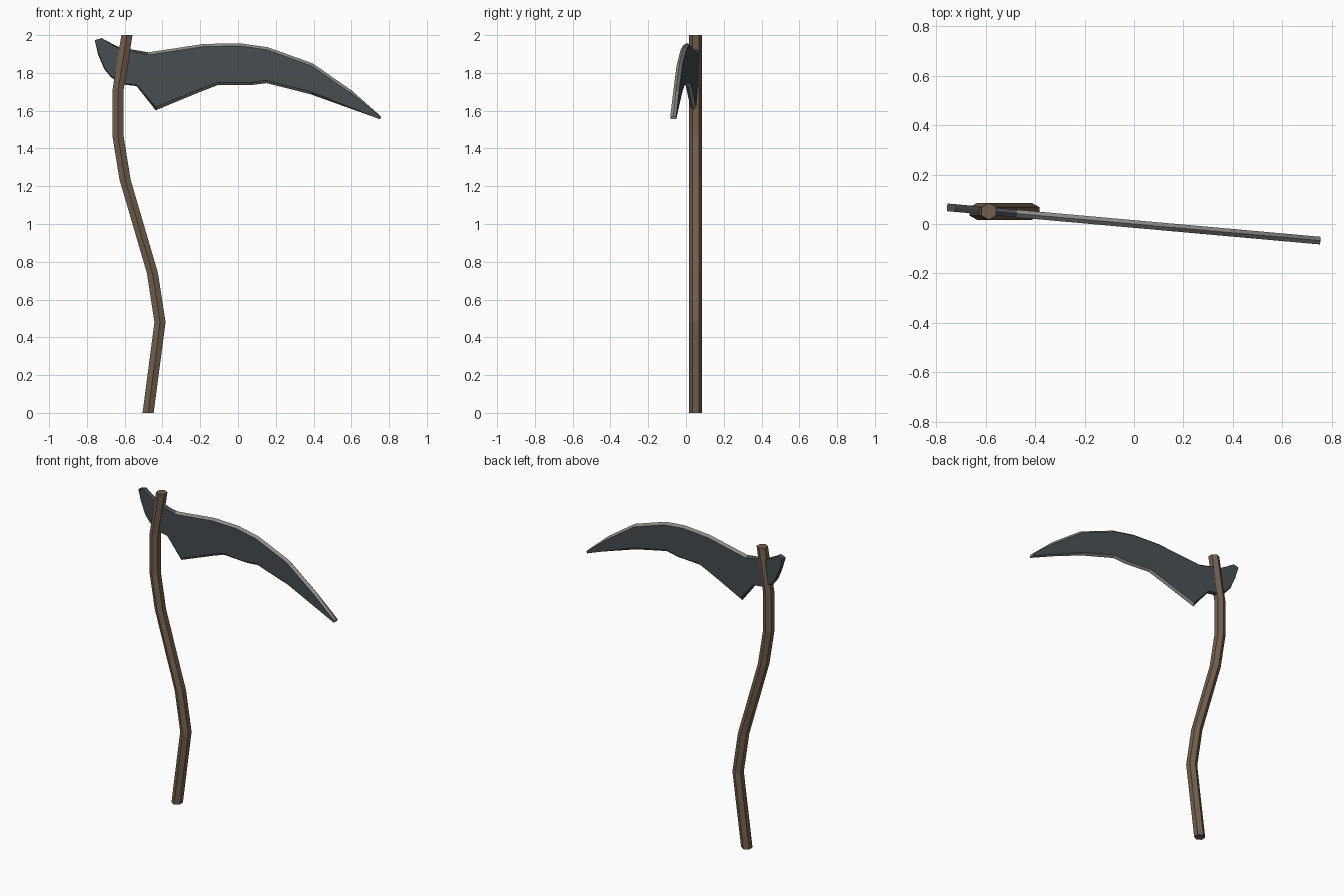
import bpy, bmesh, math
from mathutils import Vector

if "Cube" in bpy.data.objects:
    bpy.data.objects.remove(bpy.data.objects["Cube"])


def material(name, rgb):
    m = bpy.data.materials.new(name)
    m.diffuse_color = (*rgb, 1)
    m.use_nodes = True
    m.node_tree.nodes["Principled BSDF"].inputs["Base Color"].default_value = m.diffuse_color
    return m


def finish(name, bm, mats):
    bmesh.ops.recalc_face_normals(bm, faces=bm.faces)
    mesh = bpy.data.meshes.new(name)
    bm.to_mesh(mesh)
    bm.free()
    for m in mats:
        mesh.materials.append(m)
    ob = bpy.data.objects.new(name, mesh)
    bpy.context.collection.objects.link(ob)
    return ob


wood = material("wood", (0.17, 0.115, 0.075))
iron = material("dark_iron", (0.062, 0.075, 0.08))
steel = material("sharpened_steel", (0.26, 0.26, 0.25))

# Handle: hexagonal rings along a crooked path (x, z)
path = [(-0.476, 0), (-0.413, 0.48), (-0.453, 0.74), (-0.598, 1.235),
        (-0.636, 1.47), (-0.635, 1.71), (-0.588, 2.0)]
bm = bmesh.new()
rings = []
for x, z in path:
    rings.append([bm.verts.new((x + 0.034 * math.sin(k * math.pi / 3),
                                0.051 - 0.034 * math.cos(k * math.pi / 3), z))
                  for k in range(6)])
for a, b in zip(rings, rings[1:]):
    for k in range(6):
        j = (k + 1) % 6
        bm.faces.new((a[k], a[j], b[j], b[k]))
bm.faces.new(rings[0])
bm.faces.new(rings[-1])
finish("handle", bm, [wood])

# Blade: outline (x, z, bevel inset), clockwise from the rear hook
outline = [(-0.757, 1.973, 0), (-0.722, 1.984, 0), (-0.632, 1.936, 0.006),
           (-0.474, 1.909, 0.014), (-0.183, 1.953, 0.014), (0.008, 1.957, 0.014),
           (0.156, 1.936, 0.014), (0.394, 1.851, 0.014), (0.6, 1.708, 0.014),
           (0.755, 1.57, 0), (0.752, 1.555, 0),
           (0.384, 1.687, 0.014), (0.151, 1.746, 0.014), (0.066, 1.735, 0.014),
           (-0.108, 1.735, 0.014), (-0.204, 1.698, 0.014), (-0.436, 1.602, 0.014),
           (-0.537, 1.73, 0.006), (-0.611, 1.74, 0.006), (-0.672, 1.777, 0.006),
           (-0.708, 1.82, 0.006), (-0.74, 1.895, 0.006)]
HALF = 0.0155
n = len(outline)
pts = [Vector((x * 1.004, z)) for x, z, _ in outline]
bm = bmesh.new()
ridge, front, back = [], [], []
for i, p in enumerate(pts):
    d0 = (p - pts[i - 1]).normalized()
    d1 = (pts[(i + 1) % n] - p).normalized()
    n0, n1 = Vector((d0.y, -d0.x)), Vector((d1.y, -d1.x))
    q = p + (n0 + n1) * (outline[i][2] / max(0.4, 1 + n0.dot(n1)))
    ridge.append(bm.verts.new((p.x, 0, p.y)))
    front.append(bm.verts.new((q.x, -HALF, q.y)))
    back.append(bm.verts.new((q.x, HALF, q.y)))
bm.faces.new(front)
bm.faces.new(back[::-1])
for i in range(n):
    j = (i + 1) % n
    for side in (front, back):
        f = bm.faces.new((ridge[i], ridge[j], side[j], side[i]))
        f.material_index = 1 if 3 <= i < 16 else 0
blade = finish("blade", bm, [iron, steel])
blade.rotation_euler.z = math.radians(-5.1)
